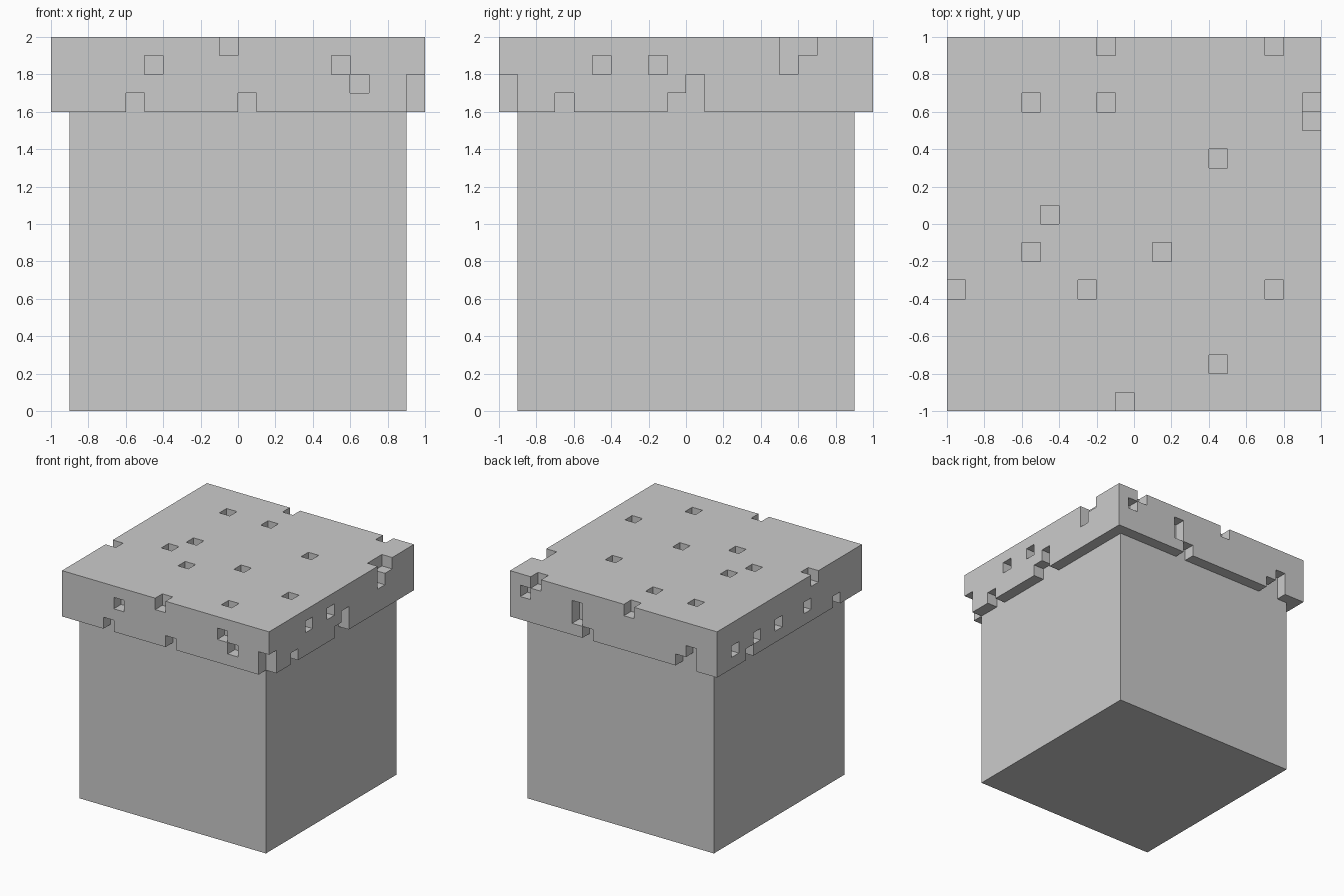
import bpy, bmesh
from mathutils import Vector

if "Cube" in bpy.data.objects:
    bpy.data.objects.remove(bpy.data.objects["Cube"])

S = 0.1          # voxel size
N, H = 20, 4     # crust is 20 x 20 x 4 voxels, one voxel thick

# Missing voxels (i, j, k), grouped by the face they are cut from
top = [(8, 19), (17, 19), (4, 16), (8, 16), (19, 16), (19, 15), (14, 13), (5, 10),
       (4, 8), (11, 8), (0, 6), (7, 6), (17, 6), (14, 2), (9, 0)]
front = [(5, 2), (15, 2), (16, 1), (4, 0), (10, 0), (19, 0), (19, 1)]
right = [(5, 2), (8, 2), (3, 0), (9, 0), (10, 0), (10, 1), (15, 2)]
back = [(18, 2), (13, 2), (13, 1), (12, 0), (3, 0), (2, 0), (2, 1)]
left = [(17, 1), (14, 1), (15, 0), (11, 1), (7, 1), (3, 0)]
missing = ({(i, j, H - 1) for i, j in top} | {(i, 0, k) for i, k in front}
           | {(N - 1, j, k) for j, k in right} | {(i, N - 1, k) for i, k in back}
           | {(0, j, k) for j, k in left})


def make_object(name, bm):
    bmesh.ops.recalc_face_normals(bm, faces=bm.faces)
    mesh = bpy.data.meshes.new(name)
    bm.to_mesh(mesh)
    bm.free()
    obj = bpy.data.objects.new(name, mesh)
    bpy.context.collection.objects.link(obj)
    return obj


def solid(c):
    return 0 <= c[0] < N and 0 <= c[1] < N and 0 <= c[2] < H and c not in missing


def in_shell(c):
    return c[2] == H - 1 or c[0] in (0, N - 1) or c[1] in (0, N - 1)


# Soil block: plain box, its top is the floor of the pits
bm = bmesh.new()
bmesh.ops.create_cube(bm, size=1)
for v in bm.verts:
    v.co = Vector((v.co.x * 1.8, v.co.y * 1.8, (v.co.z + 0.5) * 1.9))
make_object("soil_block", bm)

# Crust: exposed faces of the remaining shell voxels
bm = bmesh.new()
corners = {}


def corner(p):
    if p not in corners:
        corners[p] = bm.verts.new((p[0] * S - 1, p[1] * S - 1, p[2] * S + 1.6))
    return corners[p]


for c in ((i, j, k) for i in range(N) for j in range(N) for k in range(H)):
    if not (solid(c) and in_shell(c)):
        continue
    for axis in range(3):
        a, b = (axis + 1) % 3, (axis + 2) % 3
        for side in (0, 1):
            n = list(c)
            n[axis] += 2 * side - 1
            if solid(tuple(n)):
                continue
            quad = []
            for da, db in ((0, 0), (1, 0), (1, 1), (0, 1)):
                p = list(c)
                p[axis] += side
                p[a] += da
                p[b] += db
                quad.append(corner(tuple(p)))
            bm.faces.new(quad if side else quad[::-1])
make_object("grass_crust", bm)
